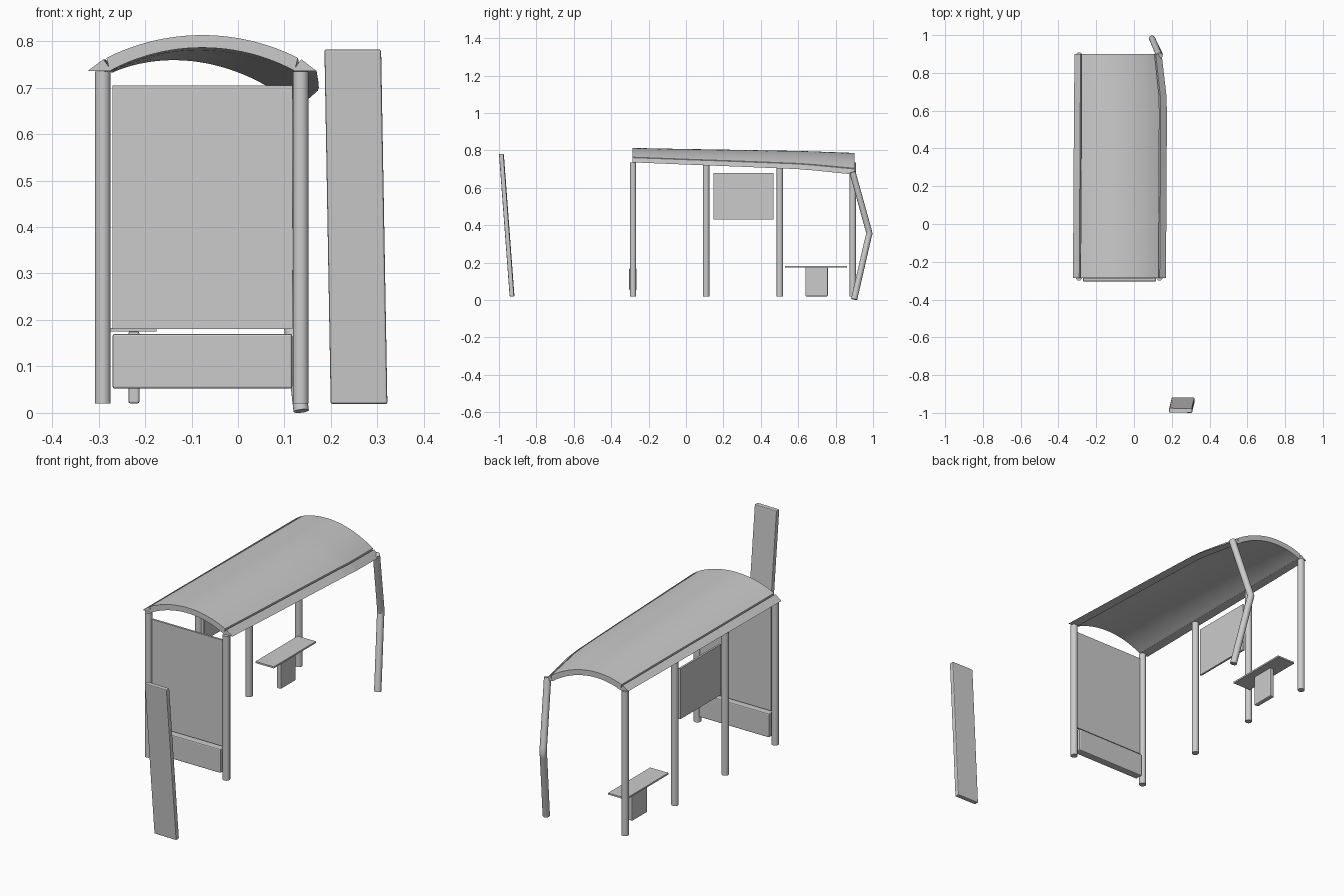
import bpy, bmesh
from math import sin, cos, pi, radians, asin
from mathutils import Vector

if "Cube" in bpy.data.objects:
    bpy.data.objects.remove(bpy.data.objects["Cube"])


def smooth(ob):
    bpy.ops.object.select_all(action='DESELECT')
    ob.select_set(True)
    bpy.context.view_layer.objects.active = ob
    bpy.ops.object.shade_smooth_by_angle(angle=radians(30))


def loft(name, rings):
    """Skin a closed solid through rings of equal point count."""
    bm = bmesh.new()
    rows = [[bm.verts.new(p) for p in r] for r in rings]
    n = len(rows[0])
    for a, b in zip(rows, rows[1:]):
        for i in range(n):
            j = (i + 1) % n
            bm.faces.new((a[i], a[j], b[j], b[i]))
    bm.faces.new(rows[0])
    bm.faces.new(rows[-1])
    bmesh.ops.recalc_face_normals(bm, faces=bm.faces)
    me = bpy.data.meshes.new(name)
    bm.to_mesh(me)
    bm.free()
    ob = bpy.data.objects.new(name, me)
    bpy.context.collection.objects.link(ob)
    return ob


def box(name, x, y, z, bevel=0):
    rings = [[(x[0], y[0], h), (x[1], y[0], h), (x[1], y[1], h), (x[0], y[1], h)] for h in z]
    ob = loft(name, rings)
    if bevel:
        m = ob.modifiers.new("bevel", 'BEVEL')
        m.width, m.segments = bevel, 2
    return ob


def tube(name, path, r=0.017, sides=20):
    """Round post along a path; rings are mitred at bends."""
    pts = [Vector(p) for p in path]
    rings = []
    for i, p in enumerate(pts):
        d = (pts[min(i + 1, len(pts) - 1)] - pts[max(i - 1, 0)]).normalized()
        u = Vector((0, 1, 0)).cross(d).normalized()
        v = d.cross(u)
        rings.append([p + r * (cos(2 * pi * k / sides) * u + sin(2 * pi * k / sides) * v)
                      for k in range(sides)])
    ob = loft(name, rings)
    smooth(ob)
    return ob


# Straight posts: four along the back, one at the front corner
for i, y in enumerate((-0.283, 0.108, 0.502, 0.892)):
    tube(f"back_post_{i + 1}", [(-0.291, y, 0.02), (-0.291, y, 0.735)])
tube("front_post", [(0.135, -0.283, 0.02), (0.135, -0.283, 0.735)])

# Buckled post under the damaged corner
tube("bent_post", [(0.136, 0.899, 0.004), (0.098, 0.975, 0.335), (0.096, 0.981, 0.355),
                   (0.099, 0.975, 0.378), (0.135, 0.89, 0.685)], r=0.0165)

# End wall: glass panel and kick panel
box("end_panel", (-0.27, 0.117), (-0.288, -0.278), (0.18, 0.705))
box("kick_panel", (-0.27, 0.117), (-0.304, -0.264), (0.052, 0.17), bevel=0.005)

# Notice panel between the back posts
box("notice_panel", (-0.296, -0.286), (0.148, 0.467), (0.43, 0.68))

# Bench
box("seat", (-0.275, -0.175), (0.53, 0.86), (0.175, 0.183))
box("seat_leg", (-0.236, -0.212), (0.638, 0.758), (0.02, 0.176), bevel=0.005)


# Sagging roof: (y, drop, sideways shift) for the damaged edge
SAG = [(-0.285, 0, 0), (0.0, 0.011, 0.002), (0.3, 0.022, 0.004),
       (0.6, 0.034, 0.005), (0.68, 0.04, 0.003), (0.9, 0.061, -0.021)]


def sag_rings(profile):
    rings = []
    for y, drop, shift in SAG:
        t = (y + 0.285) / 1.185
        ring = []
        for x, z in profile:
            s = (x + 0.3) / 0.44
            ring.append((x + shift * s + 0.007 * t * (1 - s), y, z - drop * s))
        rings.append(ring)
    return rings


def arc(half, sag, top, n=24):
    r = (half * half + sag * sag) / (2 * sag)
    a = asin(half / r)
    return [(-0.077 + r * sin(-a + 2 * a * k / n), top - r + r * cos(-a + 2 * a * k / n))
            for k in range(n + 1)]


smooth(loft("roof", sag_rings(arc(0.206, 0.049, 0.813) + arc(0.199, 0.05, 0.786)[::-1])))

# Triangular gutters along both roof edges
for name, m in (("right_gutter", 1), ("left_gutter", -1)):
    prof = [(0.196, 0.736), (0.246, 0.736), (0.213, 0.761), (0.206, 0.752)]
    loft(name, sag_rings([(-0.077 + m * x, z) for x, z in prof]))

# Leaning sign board in front
rings = []
for x, y, z in ((0.2605, -0.929, 0.019), (0.247, -0.986, 0.782)):
    rings.append([(x + dx, y + dy, z) for dx, dy in
                  ((-0.061, -0.012), (0.061, -0.014), (0.061, 0.010), (-0.061, 0.012))])
board = loft("sign_board", rings)
mod = board.modifiers.new("bevel", 'BEVEL')
mod.width, mod.segments = 0.004, 2
